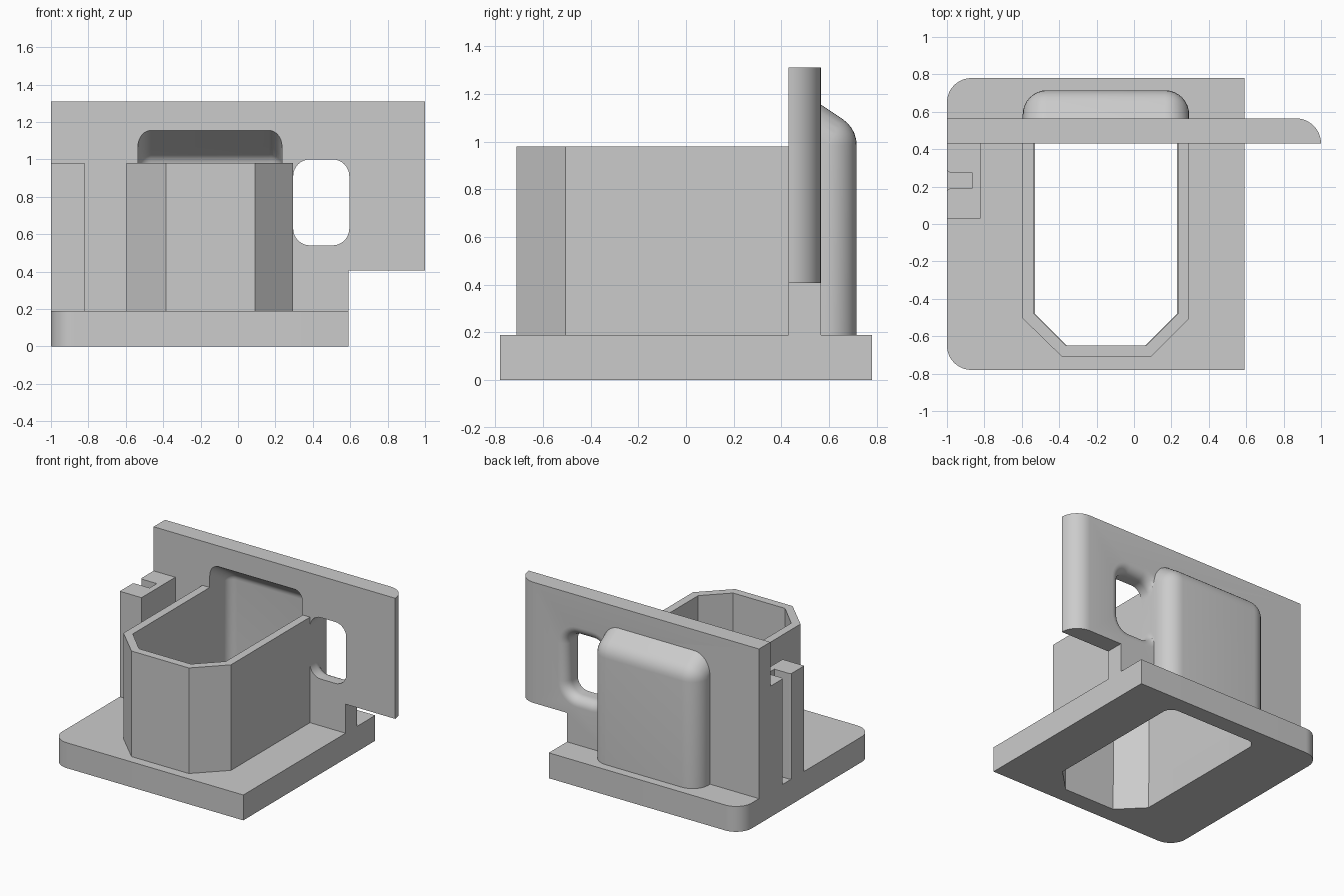
import bpy, bmesh
from math import sin, cos, pi, radians, sqrt
from mathutils import Vector, Matrix

if "Cube" in bpy.data.objects:
    bpy.data.objects.remove(bpy.data.objects["Cube"], do_unlink=True)

grey = bpy.data.materials.new("light_grey")
grey.use_nodes = True
grey.diffuse_color = (0.6, 0.6, 0.6, 1)
grey.node_tree.nodes["Principled BSDF"].inputs["Base Color"].default_value = (0.6, 0.6, 0.6, 1)


def finish(name, bm):
    bmesh.ops.recalc_face_normals(bm, faces=bm.faces[:])
    mesh = bpy.data.meshes.new(name)
    bm.to_mesh(mesh)
    bm.free()
    mesh.materials.append(grey)
    ob = bpy.data.objects.new(name, mesh)
    bpy.context.collection.objects.link(ob)
    return ob


def arc(cx, cy, r, a0, a1, n=12):
    angles = [radians(a0 + (a1 - a0) * i / n) for i in range(n + 1)]
    return [(cx + r * cos(a), cy + r * sin(a)) for a in angles]


def loft(name, rings):
    """Closed solid through rings of equal point count."""
    bm = bmesh.new()
    loops = [[bm.verts.new(p) for p in ring] for ring in rings]
    n = len(loops[0])
    for a, b in zip(loops, loops[1:]):
        for i in range(n):
            j = (i + 1) % n
            bm.faces.new((a[i], a[j], b[j], b[i]))
    bm.faces.new(loops[0])
    bm.faces.new(loops[-1])
    return finish(name, bm)


def prism(name, plan, z0, z1):
    return loft(name, [[(x, y, z) for x, y in plan] for z in (z0, z1)])


def hood(name, r, top, z0, y0):
    """Rounded box with a sloping roof, as the hull of spheres, open side cut flat."""
    bm = bmesh.new()
    slope = radians(33.75)
    for x in (-0.465, 0.165):
        for y, z in ((0.585, z0 - 0.3), (0.585, top),
                     (0.585 - 0.5 * cos(slope), top + 0.5 * sin(slope))):
            bmesh.ops.create_uvsphere(bm, u_segments=32, v_segments=16, radius=r,
                                      matrix=Matrix.Translation((x, y, z)))
        # lower front corner of the hull
        bmesh.ops.create_uvsphere(bm, u_segments=32, v_segments=16, radius=r,
                                  matrix=Matrix.Translation((x, 0.585 - 0.5 * cos(slope), z0 - 0.3)))
    points = [v.co.copy() for v in bm.verts]
    bm.free()
    bm = bmesh.new()
    for p in points:
        bm.verts.new(p)
    bmesh.ops.remove_doubles(bm, verts=bm.verts[:], dist=0.0001)
    res = bmesh.ops.convex_hull(bm, input=bm.verts[:])
    loose = [v for v in bm.verts if not v.link_faces]
    bmesh.ops.delete(bm, geom=loose, context='VERTS')
    for co, no in (((0, 0, z0), (0, 0, -1)), ((0, y0, 0), (0, -1, 0))):
        cut = bmesh.ops.bisect_plane(bm, geom=bm.verts[:] + bm.edges[:] + bm.faces[:],
                                     plane_co=co, plane_no=no, clear_outer=True)
        edges = [e for e in bm.edges if e.is_boundary]
        bmesh.ops.holes_fill(bm, edges=edges, sides=0)
    bmesh.ops.dissolve_limit(bm, angle_limit=radians(0.2), verts=bm.verts[:], edges=bm.edges[:])
    return finish(name, bm)


def cut(ob, *cutters):
    bpy.context.view_layer.objects.active = ob
    for c in cutters:
        c.hide_render = True
        mod = ob.modifiers.new("cut", 'BOOLEAN')
        mod.operation = 'DIFFERENCE'
        mod.solver = 'EXACT'
        mod.object = c
        bpy.ops.object.modifier_apply(modifier=mod.name)


# Base plate with two rounded corners
plate = [(0.59, -0.78), (0.59, 0.78)] + arc(-0.87, 0.65, 0.13, 90, 180) + arc(-0.87, -0.65, 0.13, 180, 270)
base = prism("base_plate", plate, 0, 0.19)

# Through opening of the base: angled front, rounded back
front_inner = [(-0.53, -0.48), (-0.36, -0.65), (0.06, -0.65), (0.23, -0.48)]
opening = front_inner + arc(0.16, 0.585, 0.07, 0, 90) + arc(-0.46, 0.585, 0.07, 90, 180)
base_cutter = prism("base_cutter", opening, -0.1, 0.3)
cut(base, base_cutter)

# Chute walls, open toward the upright panel
outer = [(-0.595, 0.43), (-0.595, -0.505), (-0.385, -0.71), (0.09, -0.71), (0.295, -0.505), (0.295, 0.43)]
inner = [(0.235, 0.43), (0.235, -0.48), (0.065, -0.65), (-0.365, -0.65), (-0.535, -0.48), (-0.535, 0.43)]
chute = prism("chute", outer + inner, 0.19, 0.98)

# Upright panel with a rounded end and a step below the overhang
panel_plan = [(-1, 0.43), (1, 0.43)] + arc(0.865, 0.43, 0.135, 0, 90)[1:] + [(-1, 0.565)]
panel = prism("upright_panel", panel_plan, 0.19, 1.31)
step_cutter = prism("step_cutter", [(0.59, 0.3), (1.2, 0.3), (1.2, 0.7), (0.59, 0.7)], 0, 0.407)


# Window with a rounded rear edge
def window_ring(y, grow):
    r = 0.09 + grow
    pts = []
    for cx, cz, a in ((0.505, 0.91, 0), (0.385, 0.91, 90), (0.385, 0.63, 180), (0.505, 0.63, 270)):
        pts += arc(cx, cz, r, a, a + 90, 8)
    return [(max(x, 0.295 - grow * 0.01), y, z) for x, z in pts]


flare = 0.07
rings = [window_ring(0.35, 0)]
for i in range(9):
    t = i / 8 * pi / 2
    rings.append(window_ring(0.495 + flare * sin(t), flare * (1 - cos(t))))
rings.append(window_ring(0.62, flare))
window_cutter = loft("window_cutter", rings)

# Rear hood and its hollow
rear_hood = hood("rear_hood", 0.13, 0.985, 0.19, 0.565)
pocket_cutter = hood("pocket_cutter", 0.07, 0.967, 0.1, 0.3)
cut(panel, step_cutter, window_cutter, pocket_cutter)
cut(rear_hood, pocket_cutter)

# Side post with a vertical slot
slot = [(-1, 0.285), (-0.985, 0.275), (-0.865, 0.275), (-0.865, 0.19), (-0.985, 0.19), (-1, 0.18)]
post = prism("slotted_post", [(-1, 0.03), (-0.82, 0.03), (-0.82, 0.43), (-1, 0.43)] + slot, 0.19, 0.98)

# Remove helpers and shade
for c in (base_cutter, step_cutter, window_cutter, pocket_cutter):
    bpy.data.objects.remove(c, do_unlink=True)
bpy.ops.object.select_all(action='DESELECT')
for ob in (base, chute, panel, rear_hood, post):
    ob.select_set(True)
    bpy.context.view_layer.objects.active = ob
bpy.ops.object.shade_smooth_by_angle(angle=radians(30))
